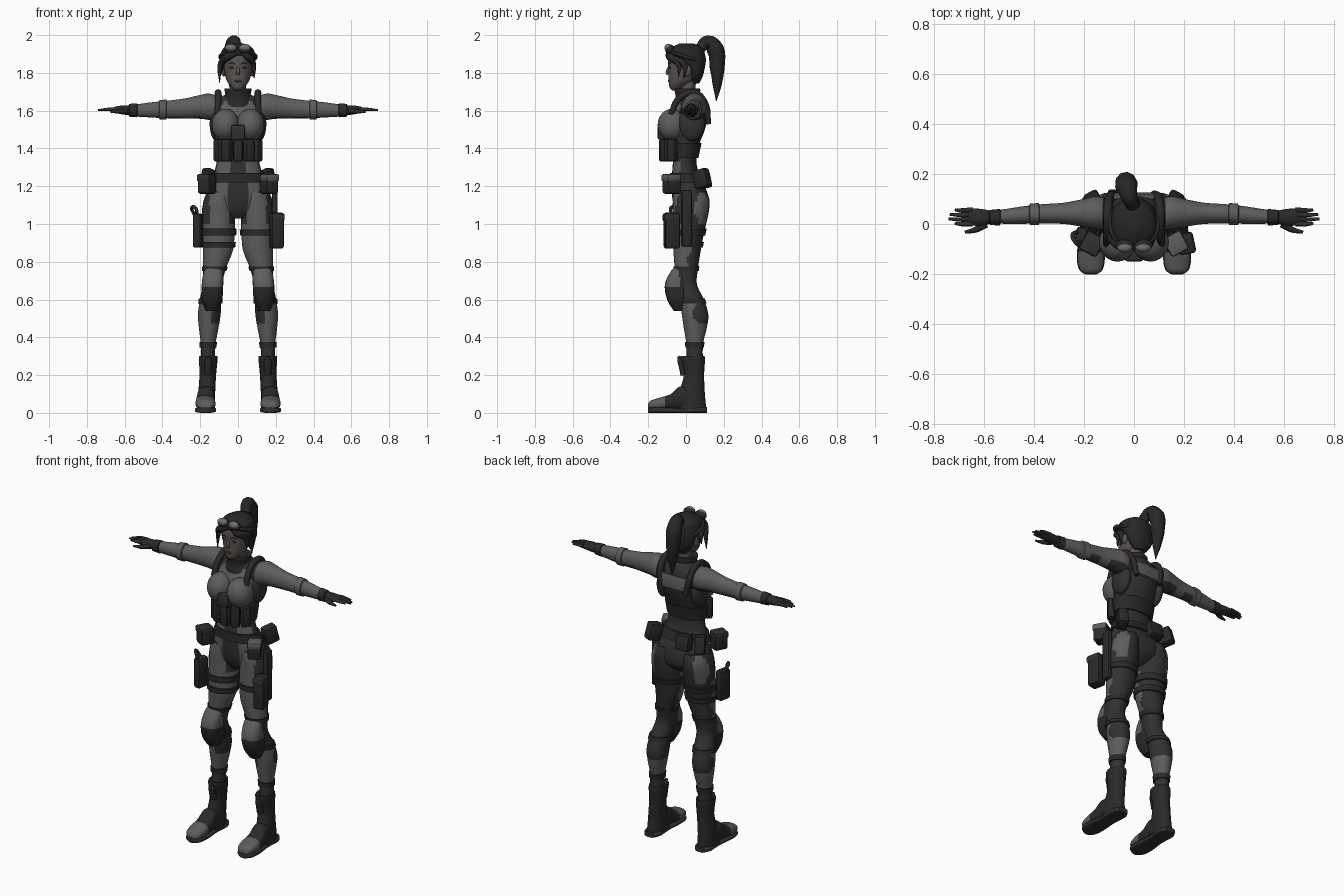
import bpy, bmesh, math
from mathutils import Vector, Matrix

default_cube = bpy.data.objects.get("Cube")
if default_cube:
    bpy.data.objects.remove(default_cube, do_unlink=True)


def material(name, colour):
    mat = bpy.data.materials.new(name)
    mat.use_nodes = True
    mat.diffuse_color = (*colour, 1)
    mat.node_tree.nodes["Principled BSDF"].inputs["Base Color"].default_value = (*colour, 1)
    return mat


LIGHT = material("grey cloth", (.115, .11, .106))
DARK = material("charcoal cloth", (.03, .03, .03))
GEAR = material("black gear", (.022, .022, .023))
HAIR = material("dark hair", (.02, .02, .02))
SKIN = material("skin", (.105, .088, .082))
LENS = material("goggle lens", (.16, .155, .15))
parts = []


def finish(name, bm, mats, rule=None):
    """Turn a bmesh into an object, choosing each face's material by a rule."""
    bmesh.ops.recalc_face_normals(bm, faces=bm.faces)
    for face in bm.faces:
        face.smooth = True
        if rule:
            x, y, z = face.calc_center_median()
            face.material_index = int(bool(rule(abs(x), y, z)))
    mesh = bpy.data.meshes.new(name)
    bm.to_mesh(mesh)
    bm.free()
    for mat in mats:
        mesh.materials.append(mat)
    obj = bpy.data.objects.new(name, mesh)
    bpy.context.collection.objects.link(obj)
    parts.append(obj)
    return obj


def sample(rings, t):
    """Smoothly interpolate ring values at position t (0 to ring count - 1)."""
    i = min(int(t), len(rings) - 2)
    f = t - i
    a, b, c, d = (rings[max(0, min(len(rings) - 1, i + k))] for k in (-1, 0, 1, 2))
    return [q + f * ((r - p) / 2 + f * ((p - 2.5 * q + 2 * r - s / 2)
            + f * ((s - p) / 2 + 1.5 * (q - r)))) for p, q, r, s in zip(a, b, c, d)]


def at_height(rings, z):
    """Ring of a descending profile at a given height."""
    ts = [k / 20 for k in range(20 * (len(rings) - 1) + 1)]
    return min((sample(rings, t) for t in ts), key=lambda ring: abs(ring[0] - z))


def loft(name, rings, mats, axis="z", side=1, rule=None, sides=36, steps=6, square=1):
    """Skin over oval rings: position, centre, half width, low edge, high edge."""
    bm = bmesh.new()
    loops = []
    for k in range(steps * (len(rings) - 1) + 1):
        pos, mid, half, low, high = sample(rings, k / steps)
        loop = []
        for j in range(sides):
            a = math.tau * j / sides
            u = math.copysign(abs(math.cos(a)) ** square, math.cos(a))
            v = math.copysign(abs(math.sin(a)) ** square, math.sin(a))
            w, d = mid + half * u, (low + high) / 2 + (high - low) / 2 * v
            x, y, z = {"z": (w, d, pos), "x": (pos, d, w), "y": (w, pos, d)}[axis]
            loop.append(bm.verts.new((side * x, y, z)))
        loops.append(loop)
    for lower, upper in zip(loops, loops[1:]):
        for j in range(sides):
            n = (j + 1) % sides
            bm.faces.new((lower[j], lower[n], upper[n], upper[j]))
    bm.faces.new(loops[0])
    bm.faces.new(loops[-1])
    return finish(name, bm, mats, rule)


def band(name, rings, low, high, grow, mat, side):
    """Strap hugging a limb profile."""
    hoop = []
    for z, g in ((low, 0), (low, grow), (high, grow), (high, 0)):
        _, mid, half, front, back = at_height(rings, z)
        hoop.append((z, mid, half + g, front - g, back + g))
    return loft(name, hoop, [mat], side=side, steps=1)


def box(name, loc, size, mat, turn=0, tilt=0, bevel=.012):
    bm = bmesh.new()
    bmesh.ops.create_cube(bm, size=1)
    bmesh.ops.scale(bm, vec=size, verts=bm.verts)
    bmesh.ops.bevel(bm, geom=bm.edges[:], offset=min(bevel, min(size) / 3), segments=2,
                    affect="EDGES", profile=.5)
    spin = Matrix.Rotation(turn, 4, "Z") @ Matrix.Rotation(tilt, 4, "X")
    bmesh.ops.transform(bm, matrix=Matrix.Translation(loc) @ spin, verts=bm.verts)
    return finish(name, bm, [mat])


def ball(name, loc, size, mats, tilt=0, rule=None):
    bm = bmesh.new()
    bmesh.ops.create_uvsphere(bm, u_segments=28, v_segments=18, radius=1)
    shape = Matrix.Rotation(tilt, 4, "X") @ Matrix.Diagonal((*size, 1))
    bmesh.ops.transform(bm, matrix=Matrix.Translation(loc) @ shape, verts=bm.verts)
    return finish(name, bm, mats, rule)


def tube(name, points, radii, mat, closed=False):
    """Tapered tube along a smooth path."""
    curve = bpy.data.curves.new(name, "CURVE")
    curve.dimensions, curve.bevel_depth, curve.bevel_resolution = "3D", 1, 3
    curve.use_fill_caps = True
    line = curve.splines.new("BEZIER")
    line.bezier_points.add(len(points) - 1)
    line.use_cyclic_u, line.resolution_u = closed, 6
    for p, co, r in zip(line.bezier_points, points, radii):
        p.co, p.radius = co, r
        p.handle_left_type = p.handle_right_type = "AUTO"
    temp = bpy.data.objects.new(name + " path", curve)
    bpy.context.collection.objects.link(temp)
    bpy.context.view_layer.update()
    bm = bmesh.new()
    bm.from_mesh(bpy.data.meshes.new_from_object(temp.evaluated_get(
        bpy.context.evaluated_depsgraph_get())))
    bpy.data.objects.remove(temp, do_unlink=True)
    return finish(name, bm, [mat])


# Torso: dark back and sides, grey chest and hip panels
torso = [(1.03, 0, .06, -.03, .06), (1.08, 0, .14, -.06, .115), (1.16, 0, .165, -.075, .115),
         (1.25, 0, .135, -.075, .075), (1.33, 0, .113, -.07, .055), (1.42, 0, .12, -.08, .07),
         (1.5, 0, .132, -.085, .1), (1.58, 0, .135, -.075, .115), (1.65, 0, .115, -.045, .105),
         (1.69, 0, .06, -.03, .075)]
loft("torso", torso, [DARK, LIGHT], rule=lambda x, y, z:
     y < -.03 and (z > 1.47 or z < 1.33 and .045 < x < .115))
for side in (1, -1):
    ball("bust", (side * .066, -.072, 1.525), (.073, .078, .085), [LIGHT])
    tube("shoulder_strap", [(side * x, y, z) for x, y, z in
         ((.11, -.08, 1.58), (.105, -.04, 1.66), (.105, .04, 1.695), (.1, .1, 1.64), (.08, .12, 1.53))],
         [.014, .018, .018, .018, .014], GEAR)
    ball("armpit_panel", (side * .115, .03, 1.53), (.035, .07, .09), [DARK])
box("chest_patch", (0, -.125, 1.485), (.075, .05, .08), DARK)
box("back_plate", (0, .112, 1.585), (.17, .02, .08), LIGHT, tilt=.1)
loft("collar", [(1.62, 0, .1, -.06, .095), (1.67, 0, .068, -.055, .075), (1.715, 0, .072, -.06, .075),
                (1.715, 0, .055, -.04, .06)], [GEAR])
band("belt", torso[::-1], 1.22, 1.27, .012, GEAR, 1)
band("rig_band", torso[::-1], 1.35, 1.43, .01, GEAR, 1)

# Magazine pouches around the front of the waist
for k in range(-2, 3):
    a = k * .5
    box("magazine_pouch", (.122 * math.sin(a), -.015 - .107 * math.cos(a), 1.39),
        (.052, .042, .12), GEAR, turn=a)

# Arms and gloved hands
arm = [(.08, 1.605, .065, -.03, .1), (.15, 1.62, .07, -.02, .11), (.2, 1.62, .063, -.012, .1),
       (.28, 1.612, .053, 0, .085), (.38, 1.606, .046, .003, .078), (.46, 1.604, .04, 0, .068),
       (.56, 1.6, .03, .002, .052)]
for side in (1, -1):
    loft("arm", arm, [LIGHT, DARK], "x", side, rule=lambda x, y, z:
         x < .13 or z < 1.585 and .02 < y and (x < .24 or .3 < x < .36))
    loft("elbow_cuff", [(.375, 1.606, .04, .01, .07), (.38, 1.606, .053, -.004, .084),
         (.415, 1.605, .051, -.004, .081), (.42, 1.605, .04, .01, .07)], [LIGHT], "x", side, steps=1)
    loft("glove_cuff", [(.53, 1.602, .025, .01, .05), (.535, 1.602, .037, -.006, .06),
         (.575, 1.602, .034, -.004, .056), (.58, 1.602, .025, .01, .05)], [GEAR], "x", side, steps=1)
    loft("palm", [(.57, 1.602, .026, .002, .053), (.61, 1.604, .024, -.008, .06),
         (.65, 1.605, .016, -.005, .062), (.665, 1.605, .008, 0, .058)], [GEAR], "x", side)
    for k, reach in enumerate((.715, .74, .735, .715)):
        y = .002 + k * .018
        tube("finger", [(side * .645, y, 1.607), (side * .69, y - .002, 1.607), (side * reach, y, 1.603)],
             [.011, .009, .005], GEAR if k % 2 else DARK)
    tube("thumb", [(side * .59, .0, 1.6), (side * .63, -.022, 1.596), (side * .675, -.033, 1.594)],
         [.015, .012, .006], GEAR)


# Legs with patched trousers
def trouser_patch(x, y, z):
    wave = .015 * math.sin(z * 45)
    if z > 1:
        return y < .0 and .05 < x < .15 or y > .05 + wave and x > .13
    if z > .77:
        return y < .02 + wave
    if z > .6:
        return False
    return z > .37 and (y < .05 + wave and x > .14 or z < .47 + wave)


leg = [(1.17, .09, .075, -.065, .11), (1.12, .1, .083, -.07, .125), (1.05, .104, .088, -.07, .118),
       (.95, .104, .086, -.07, .095), (.86, .106, .079, -.067, .078), (.76, .125, .06, -.06, .063),
       (.68, .135, .052, -.06, .058), (.6, .145, .057, -.035, .095), (.52, .152, .06, -.022, .118),
       (.45, .155, .052, -.012, .11), (.36, .158, .039, .002, .09), (.26, .16, .038, 0, .09)]
for side in (1, -1):
    loft("leg", leg, [DARK, LIGHT], side=side, rule=trouser_patch)
    for low, high in ((.75, .775), (.58, .605), (.345, .375)):
        band("leg_band", leg, low, high, .006, GEAR, side)
    loft("knee_pad", [(.77, .13, .03, -.06, .0), (.75, .13, .05, -.08, .01), (.68, .135, .057, -.112, .015),
         (.6, .138, .054, -.1, .015), (.54, .14, .03, -.065, .01)], [GEAR, LIGHT], side=side, square=.75,
         rule=lambda x, y, z: z > .665 and y < -.035)

    # Boots
    loft("boot_shaft", [(.29, .157, .035, .01, .08), (.295, .157, .049, -.03, .1), (.2, .16, .044, -.012, .096),
         (.1, .166, .045, -.04, .1), (.02, .169, .048, -.06, .108)], [GEAR], side=side)
    tube("boot_tongue", [(side * .157, -.01, .2), (side * .157, -.026, .27), (side * .157, -.04, .3)],
         [.02, .02, .008], GEAR)
    foot = [(-.2, .172, .025, .02, .05), (-.185, .172, .043, .018, .066), (-.14, .172, .053, .016, .08),
            (-.08, .172, .05, .016, .1), (-.03, .17, .046, .016, .14), (.04, .168, .043, .016, .12)]
    loft("boot_foot", foot, [GEAR, LIGHT], "y", side, square=.8, rule=lambda x, y, z: y < -.115 and z > .03)
    loft("boot_sole", [(-.202, .172, .02, 0, .03), (-.18, .172, .048, 0, .03), (-.12, .172, .056, 0, .03),
         (-.02, .17, .046, 0, .024), (.07, .169, .051, 0, .03), (.112, .169, .03, 0, .03)],
         [DARK], "y", side, square=.6)

    # Hip pouches
    box("hip_pouch", (side * .165, -.075, 1.21), (.075, .08, .1), GEAR, turn=side * .5)
    box("pouch_flap", (side * .167, -.079, 1.245), (.08, .084, .04), LIGHT if side > 0 else DARK, turn=side * .5)
    box("side_pouch", (side * .155, .085, 1.24), (.06, .08, .1), GEAR, turn=side * -.5, tilt=.25)
box("rear_pouch", (-.06, .105, 1.235), (.09, .055, .09), GEAR, tilt=.2)

# Thigh gear: holster on the right, long pouch and sheath on the left
for low, high in ((.94, .975), (.875, .905)):
    band("thigh_strap", leg, low, high, .009, GEAR, -1)
band("thigh_strap", leg, .94, .97, .008, GEAR, 1)
box("holster", (-.212, -.05, .965), (.045, .075, .18), GEAR, turn=-.2)
tube("pistol_grip", [(-.225, -.03, 1.04), (-.245, -.05, 1.085), (-.225, -.08, 1.085), (-.215, -.07, 1.04)],
     [.009] * 4, GEAR)
box("thigh_pouch", (.205, -.075, .965), (.065, .08, .19), GEAR, turn=.2)
box("thigh_pouch_flap", (.207, -.078, 1.035), (.07, .085, .045), DARK, turn=.2)
box("sheath", (.195, .005, 1.03), (.03, .055, .3), GEAR)

# Head
loft("neck", [(1.66, 0, .05, -.02, .06), (1.72, 0, .042, -.025, .05), (1.78, 0, .045, -.03, .06)], [SKIN])
loft("head", [(1.708, 0, .018, -.075, -.045), (1.725, 0, .036, -.088, -.01), (1.76, 0, .06, -.092, .05),
     (1.81, 0, .073, -.093, .075), (1.87, 0, .077, -.095, .085), (1.92, 0, .066, -.08, .075),
     (1.945, 0, .03, -.04, .04)], [SKIN], square=.93)
tube("nose", [(0, -.088, 1.835), (0, -.098, 1.805), (0, -.096, 1.79)], [.006, .01, .008], SKIN)
ball("lips", (0, -.09, 1.757), (.018, .006, .007), [DARK])
for side in (1, -1):
    ball("eye", (side * .031, -.0855, 1.828), (.014, .006, .006), [GEAR])
    tube("eyebrow", [(side * .014, -.094, 1.846), (side * .033, -.09, 1.853), (side * .05, -.078, 1.847)],
         [.002, .003, .001], HAIR)
    ball("ear", (side * .075, .01, 1.81), (.012, .018, .03), [SKIN])

# Hair cap, swept fringe and ponytail
loft("hair", [(1.745, 0, .035, .03, .07), (1.78, 0, .066, .012, .088), (1.82, 0, .084, .0, .098),
     (1.865, 0, .09, -.045, .105), (1.9, 0, .09, -.098, .1), (1.93, 0, .077, -.085, .085),
     (1.955, 0, .03, -.035, .045)], [HAIR])
for end, width in (((-.098, -.055, 1.75), .02), ((-.09, -.02, 1.79), .022), ((.086, -.04, 1.78), .018),
                   ((.086, -.01, 1.77), .02)):
    tip = Vector(end)
    tube("fringe_lock", [(.012, -.082, 1.915), (tip.x * .6, -.084, 1.885), (tip.x * .93, tip.y, 1.845), tip],
         [width * .6, width, width * .8, .002], HAIR)
tube("ponytail", [(-.005, .07, 1.925), (-.02, .115, 1.965), (-.03, .155, 1.925), (-.03, .165, 1.83),
     (-.025, .165, 1.74), (-.02, .16, 1.65)], [.025, .034, .046, .04, .025, .002], HAIR)
tube("hair_tie", [(-.005, .075, 1.93), (-.01, .095, 1.95)], [.03, .03], GEAR)

# Goggles pushed up on the forehead
strap = [(.095 * math.sin(a), -.092 * math.cos(a), 1.885 + .03 * math.cos(a))
         for a in (math.tau * k / 10 for k in range(10))]
tube("goggle_strap", strap, [.009] * 10, GEAR, closed=True)
for side in (1, -1):
    ball("goggle_frame", (side * .037, -.086, 1.925), (.037, .024, .026), [GEAR], tilt=-.5)
    ball("goggle_lens", (side * .037, -.092, 1.932), (.031, .022, .021), [LENS], tilt=-.5)

# Smooth shading that keeps hard edges
bpy.ops.object.select_all(action="DESELECT")
for part in parts:
    part.select_set(True)
bpy.context.view_layer.objects.active = parts[0]
bpy.ops.object.shade_smooth_by_angle(angle=math.radians(40))
